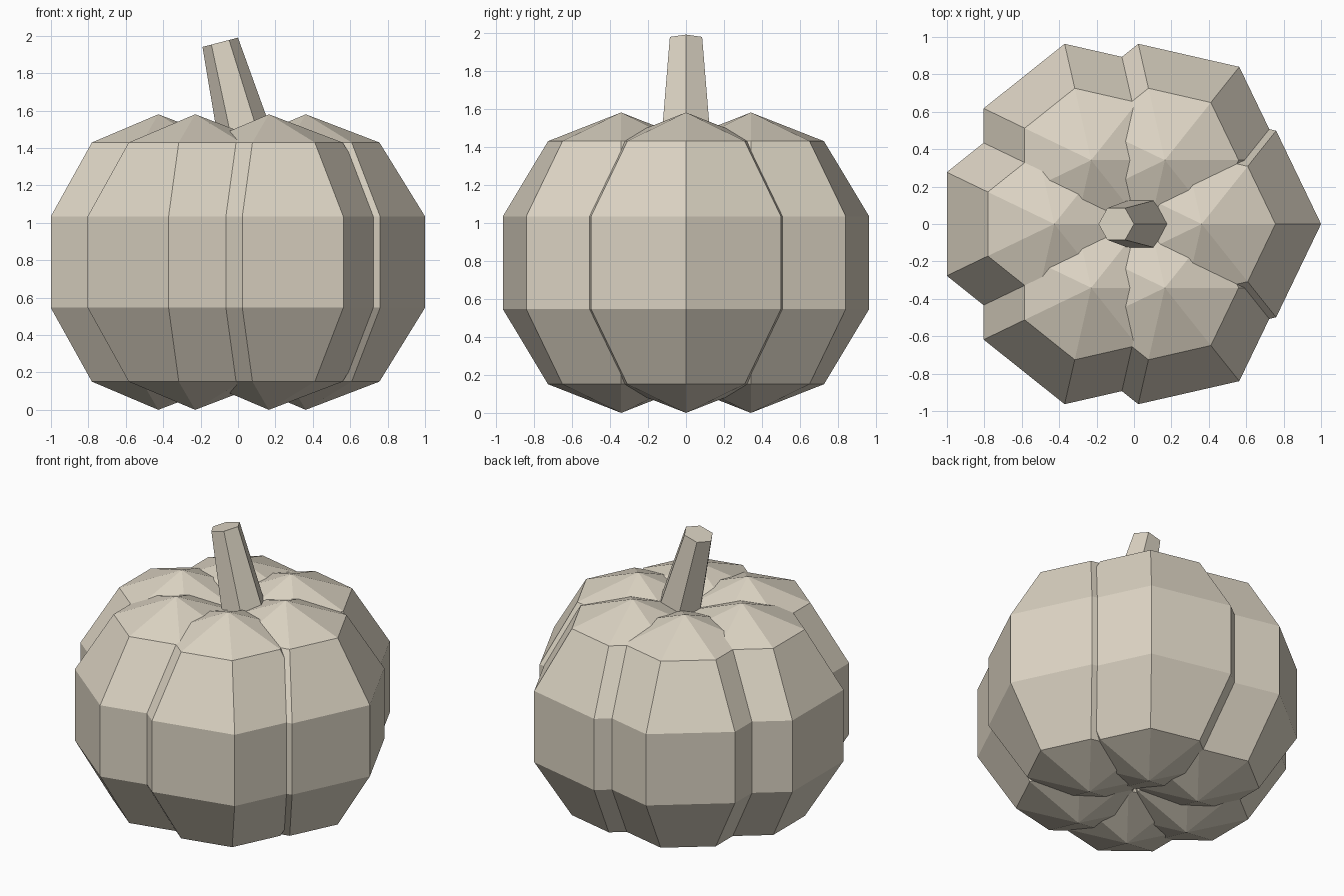
import bpy, bmesh
from math import cos, sin, atan2, pi
from mathutils import Matrix, Vector

cube = bpy.data.objects.get("Cube")
if cube:
    bpy.data.objects.remove(cube, do_unlink=True)

COLOUR = (0.72, 0.66, 0.55, 1)
mat = bpy.data.materials.new("pale_beige")
mat.use_nodes = True
mat.diffuse_color = COLOUR
bsdf = next(n for n in mat.node_tree.nodes if n.type == 'BSDF_PRINCIPLED')
bsdf.inputs["Base Color"].default_value = COLOUR
bsdf.inputs["Roughness"].default_value = 0.8


def finish_mesh(bm, name):
    bmesh.ops.recalc_face_normals(bm, faces=bm.faces)
    mesh = bpy.data.meshes.new(name)
    bm.to_mesh(mesh)
    bm.free()
    mesh.materials.append(mat)
    return mesh


def add_object(name, mesh, location=(0, 0, 0)):
    obj = bpy.data.objects.new(name, mesh)
    obj.location = location
    bpy.context.collection.objects.link(obj)
    return obj


# Lobe: seven-sided, five-band sphere with a corner facing +x
HALF_WIDTH, HALF_HEIGHT = 0.671, 0.79
bm = bmesh.new()
bmesh.ops.create_uvsphere(bm, u_segments=7, v_segments=5, radius=1)
corner = max(bm.verts, key=lambda v: v.co.xy.length)
turn = Matrix.Rotation(-atan2(corner.co.y, corner.co.x), 4, 'Z')
stretch = Matrix.Diagonal((HALF_WIDTH, HALF_WIDTH, HALF_HEIGHT, 1))
bmesh.ops.transform(bm, matrix=stretch @ turn, verts=bm.verts)
lobe = finish_mesh(bm, "lobe")

# Six overlapping lobes in a ring, all turned the same way
CENTRE_X, RING = -0.032, 0.394
for i in range(6):
    a = i * pi / 3
    add_object(f"pumpkin_lobe_{i + 1}", lobe,
               (CENTRE_X + RING * cos(a), RING * sin(a), HALF_HEIGHT))

# Stem: tapered six-sided stalk leaning towards -x, corners facing +x and -x
bm = bmesh.new()
top, bottom = Vector((-0.095, 0, 1.965)), Vector((0.07, 0, 1.335))
axis = top - bottom
bmesh.ops.create_cone(bm, cap_ends=True, segments=6, radius1=0.157, radius2=0.098,
                      depth=axis.length)
corner = bm.verts[:][0].co
turn = Matrix.Rotation(-atan2(corner.y, corner.x), 4, 'Z')
lean = Matrix.Rotation(atan2(axis.x, axis.z), 4, 'Y')
bmesh.ops.transform(bm, matrix=Matrix.Translation((top + bottom) / 2) @ lean @ turn,
                    verts=bm.verts)
add_object("stem", finish_mesh(bm, "stem"))
